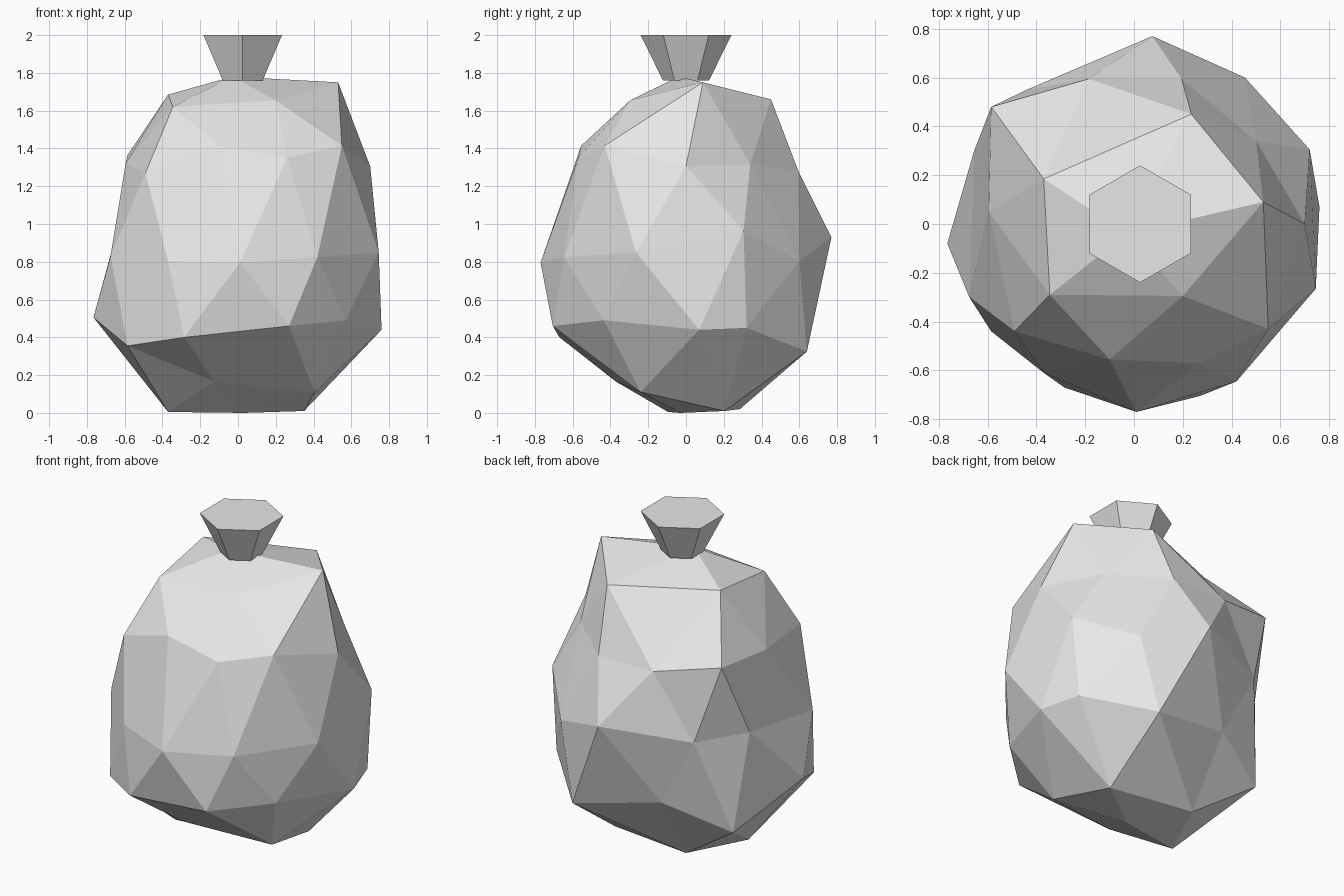
import bpy
import bmesh
from math import atan2, tau
from mathutils import Matrix, Vector

default_cube = bpy.data.objects.get("Cube")
if default_cube:
    bpy.data.objects.remove(default_cube, do_unlink=True)


def make_material(name, color):
    material = bpy.data.materials.new(name)
    material.use_nodes = True
    material.diffuse_color = color
    shader = next(n for n in material.node_tree.nodes if n.type == "BSDF_PRINCIPLED")
    shader.inputs["Base Color"].default_value = color
    return material


def make_object(name, bm, material):
    """Turn a bmesh into a flat shaded object with one material."""
    bmesh.ops.recalc_face_normals(bm, faces=bm.faces)
    mesh = bpy.data.meshes.new(name)
    bm.to_mesh(mesh)
    bm.free()
    mesh.materials.append(material)
    obj = bpy.data.objects.new(name, mesh)
    bpy.context.scene.collection.objects.link(obj)
    return obj


def ring_order(vert):
    """Sort from the top pole down, then counterclockwise from +x."""
    level = round(vert.co.z * 2.6)
    angle = (atan2(vert.co.y, vert.co.x) + 0.1) % tau
    return (-level, angle)


gray = make_material("plain gray", (0.8, 0.8, 0.8, 1))

# Lumpy sack: rings of a low-poly sphere pulled into shape
crown = [(-.03, -.04, 1.78)]
shoulders = [(.53, .09, 1.75), (.235, .45, 1.66), (-.37, .185, 1.685),
             (-.345, -.29, 1.62), (.2, -.295, 1.655)]
chest = [(.7, 0, 1.305), (.5, .34, 1.315), (.195, .595, 1.28),
         (-.185, .595, 1.28), (-.585, .48, 1.365), (-.595, .05, 1.32),
         (-.49, -.44, 1.27), (-.1, -.555, 1.415), (.26, -.57, 1.35),
         (.55, -.43, 1.415)]
waist = [(.72, .305, .965), (.455, .6, .805), (.075, .77, .93),
         (-.44, .55, .88), (-.655, .3, .91), (-.675, -.3, .83),
         (-.37, -.61, .805), (.01, -.77, .795), (.42, -.645, .825),
         (.745, -.265, .85)]
belly = [(.76, .07, .44), (.68, .32, .45), (.345, .64, .325),
         (-.21, .545, .44), (-.595, .38, .29), (-.765, -.08, .505),
         (-.585, -.44, .355), (-.285, -.67, .4), (.27, -.705, .46),
         (.57, -.435, .49)]
underside = [(.35, .205, .01), (-.2, .285, .02), (-.37, -.095, .005),
             (-.125, -.37, .165), (.405, -.24, .11)]
base = [(.03, -.03, 0)]

bm = bmesh.new()
bmesh.ops.create_icosphere(bm, subdivisions=2, radius=1)
targets = crown + shoulders + chest + waist + belly + underside + base
for vert, target in zip(sorted(bm.verts, key=ring_order), targets):
    vert.co = Vector(target)
make_object("sack_body", bm, gray)

# Flared hexagonal gathered neck
neck_bottom, neck_top = 1.76, 2.0
bm = bmesh.new()
bmesh.ops.create_cone(
    bm, cap_ends=True, segments=6, radius1=0.122, radius2=0.24,
    depth=neck_top - neck_bottom,
    matrix=Matrix.Translation((0.025, 0, (neck_top + neck_bottom) / 2)))
make_object("sack_neck", bm, gray)
